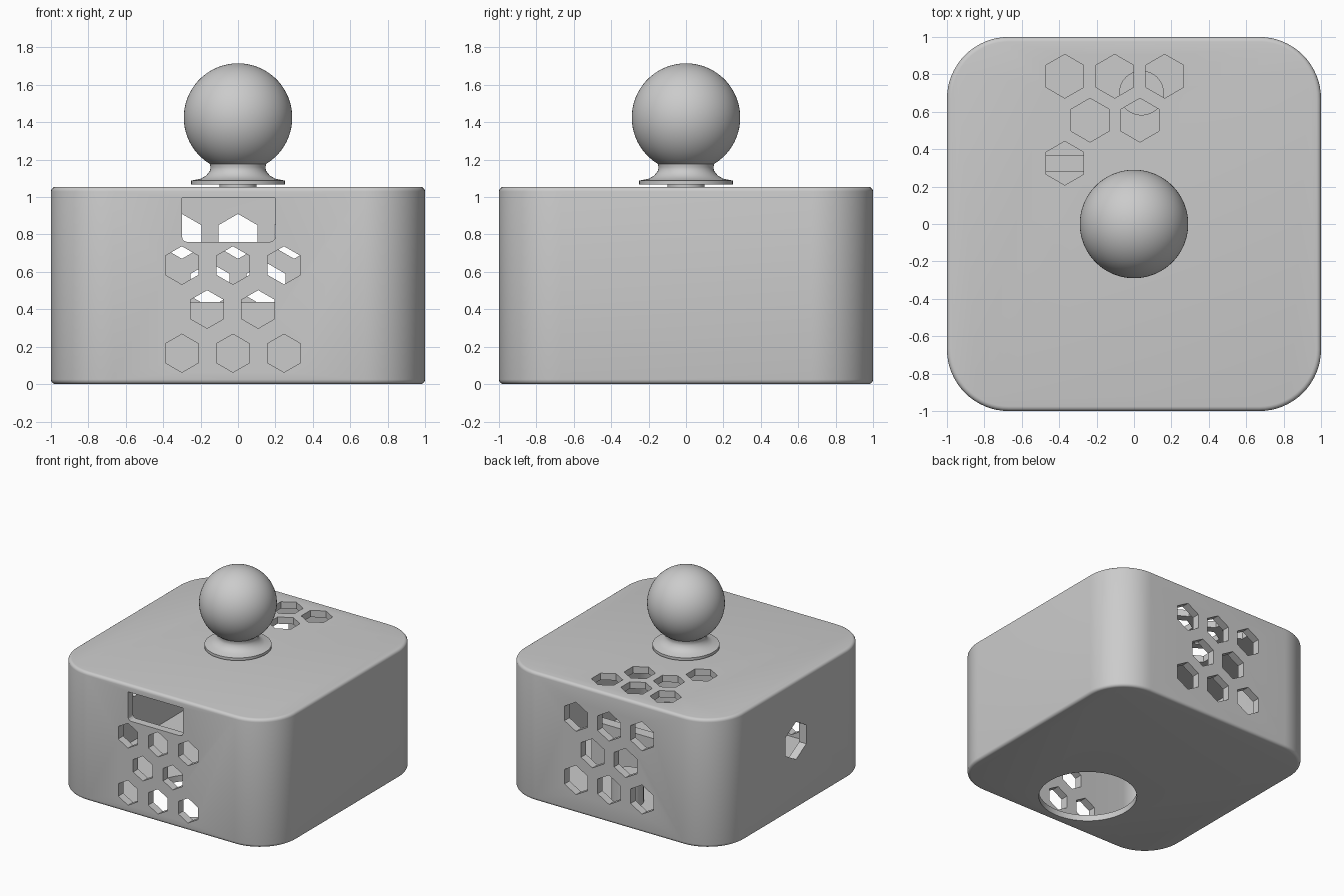
import bpy
import bmesh
from math import pi, sqrt, sin, cos
from mathutils import Matrix, Vector

if "Cube" in bpy.data.objects:
    bpy.data.objects.remove(bpy.data.objects["Cube"], do_unlink=True)

grey = bpy.data.materials.new("plain grey")
grey.use_nodes = True
GREY = (0.6, 0.6, 0.6, 1)
grey.diffuse_color = GREY
grey.node_tree.nodes["Principled BSDF"].inputs["Base Color"].default_value = GREY


def make_object(name, bm):
    bmesh.ops.recalc_face_normals(bm, faces=bm.faces)
    mesh = bpy.data.meshes.new(name)
    bm.to_mesh(mesh)
    bm.free()
    mesh.materials.append(grey)
    obj = bpy.data.objects.new(name, mesh)
    bpy.context.collection.objects.link(obj)
    return obj


def smooth(obj, angle=0.5):
    bpy.ops.object.select_all(action="DESELECT")
    obj.select_set(True)
    bpy.context.view_layer.objects.active = obj
    bpy.ops.object.shade_smooth_by_angle(angle=angle)


def add_box(bm, low, high):
    low, high = Vector(low), Vector(high)
    mat = Matrix.Translation((low + high) / 2) @ Matrix.Diagonal((high - low).to_4d())
    return bmesh.ops.create_cube(bm, size=1, matrix=mat)["verts"]


def add_prism(bm, centre, radius, depth, turn, sides=6):
    mat = Matrix.Translation(centre) @ turn
    bmesh.ops.create_cone(bm, cap_ends=True, segments=sides, radius1=radius,
                          radius2=radius, depth=depth, matrix=mat)


def rounded_block(name, half, bottom, top, radius, edge):
    bm = bmesh.new()
    add_box(bm, (-half, -half, bottom), (half, half, top))
    upright = [e for e in bm.edges if abs(e.verts[0].co.z - e.verts[1].co.z) > 0.1]
    bmesh.ops.bevel(bm, geom=upright, offset=radius, segments=16,
                    profile=0.5, affect="EDGES")
    if edge:
        rims = [e for e in bm.edges if abs(e.verts[0].co.z - e.verts[1].co.z) < 1e-4]
        bmesh.ops.bevel(bm, geom=rims, offset=edge, segments=4,
                        profile=0.5, affect="EDGES")
    return make_object(name, bm)


# Hollow case and its cavity
case = rounded_block("case", 1, 0, 1.055, 0.33, 0.025)
cavity = rounded_block("cavity_cutter", 0.935, 0.05, 1.0, 0.26, 0)

# Openings: hexagon vents, front slot, side port and round floor opening
bm = bmesh.new()
FLAT = Matrix.Identity(4)
FACE_Y = Matrix.Rotation(pi / 2, 4, "X")
FACE_X = Matrix.Rotation(pi / 2, 4, "Z") @ FACE_Y
for row, z in enumerate((0.165, 0.4, 0.635)):
    start = -0.165 if row == 1 else -0.3
    for i in range(2 if row == 1 else 3):
        add_prism(bm, (start + 0.273 * i, -0.97, z), 0.102, 0.2, FACE_Y)
for row, z in enumerate((0.27, 0.53, 0.79)):
    start = -0.15 if row == 1 else -0.3
    for i in range(2 if row == 1 else 3):
        add_prism(bm, (start + 0.3 * i, 0.97, z), 0.12, 0.2, FACE_Y)
for x, y, count in ((-0.37, 0.79, 3), (-0.235, 0.555, 2), (-0.37, 0.325, 1)):
    for i in range(count):
        add_prism(bm, (x + 0.267 * i, y, 1.03), 0.117, 0.12, FLAT)
add_prism(bm, (-0.97, 0, 0.56), 0.155, 0.2, FACE_X)
add_prism(bm, (0, -0.55, 0.02), 0.375, 0.12, FLAT, 64)
slot = add_box(bm, (-0.3, -1.1, 0.76), (0.2, -0.87, 0.995))
corners = [e for v in slot for e in v.link_edges
           if all(w.co.z < 0.8 for w in e.verts) and abs(e.verts[0].co.x - e.verts[1].co.x) < 0.01]
bmesh.ops.bevel(bm, geom=list(set(corners)), offset=0.03, segments=3,
                profile=0.5, affect="EDGES")
vents = make_object("vent_cutter", bm)

for cutter in (cavity, vents):
    mod = case.modifiers.new(cutter.name, "BOOLEAN")
    mod.operation = "DIFFERENCE"
    mod.solver = "EXACT"
    mod.object = cutter
bpy.context.view_layer.update()
graph = bpy.context.evaluated_depsgraph_get()
carved = bpy.data.meshes.new_from_object(case.evaluated_get(graph))
case.modifiers.clear()
case.data = carved
for cutter in (cavity, vents):
    bpy.data.objects.remove(cutter, do_unlink=True)
smooth(case)

# Inner divider and round post on the floor
bm = bmesh.new()
add_box(bm, (-0.6, 0.28, 0.04), (0.6, 0.37, 0.44))
make_object("inner_divider", bm)
bm = bmesh.new()
add_prism(bm, (0.04, 0.7, 0.16), 0.12, 0.24, FLAT, 32)
smooth(make_object("inner_post", bm))

# Ball knob on a flared foot, turned from one profile
R, MID = 0.29, 1.425
profile = [(0, 1.045), (0.1, 1.045), (0.1, 1.066), (0.25, 1.066), (0.25, 1.088),
           (0.2, 1.098), (0.17, 1.115), (0.15, 1.14), (0.147, 1.16)]
first = -pi / 2 + 0.55
profile += [(R * cos(a), MID + R * sin(a))
            for a in (first + (pi / 2 - first) * i / 28 for i in range(28))]
profile.append((0, MID + R))
bm = bmesh.new()
points = [bm.verts.new((r, 0, z)) for r, z in profile]
edges = [bm.edges.new(pair) for pair in zip(points, points[1:])]
bmesh.ops.spin(bm, geom=points + edges, cent=(0, 0, 0), axis=(0, 0, 1),
               angle=2 * pi, steps=64, use_duplicate=False)
bmesh.ops.remove_doubles(bm, verts=bm.verts, dist=1e-4)
smooth(make_object("ball_knob", bm), 0.7)
